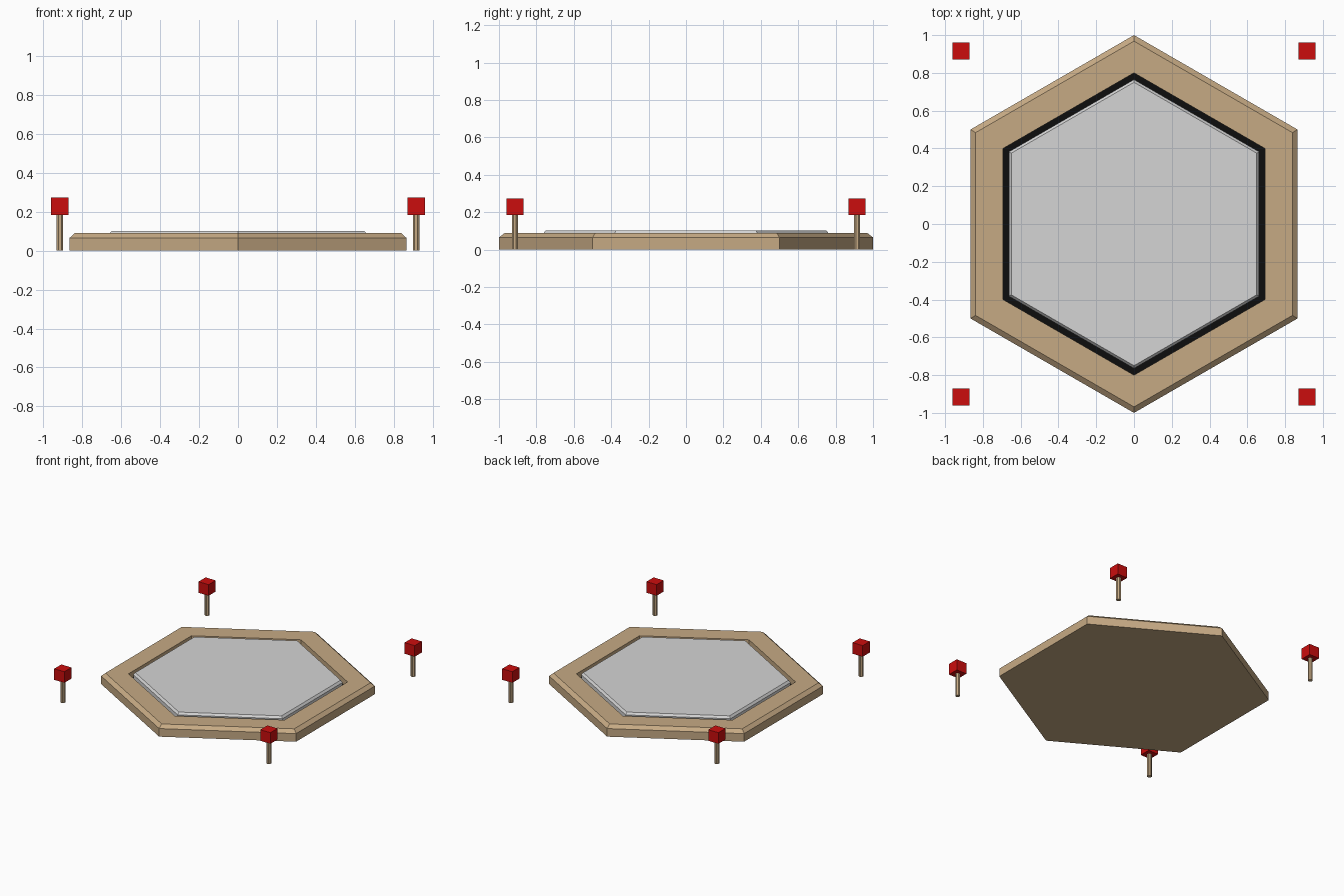
import bpy, bmesh, math

if "Cube" in bpy.data.objects:
    bpy.data.objects.remove(bpy.data.objects["Cube"])


def material(name, rgb):
    m = bpy.data.materials.new(name)
    m.diffuse_color = (*rgb, 1)
    m.use_nodes = True
    m.node_tree.nodes["Principled BSDF"].inputs["Base Color"].default_value = m.diffuse_color
    return m


TAN = material("tan stone", (0.565, 0.402, 0.231))
GREY = material("light grey panel", (0.665, 0.665, 0.665))
BLACK = material("black groove", (0.004, 0.004, 0.004))
RED = material("red lamp", (0.6, 0.004, 0.004))


def lathe(name, profile, sides, mats, centre=(0, 0), turn=math.pi / 2):
    """Solid made of stacked polygon rings (radius, z), closed at both ends.
    The last cap takes the last material."""
    bm = bmesh.new()
    rings = []
    for r, z in profile:
        rings.append([bm.verts.new((centre[0] + r * math.cos(turn + math.tau * i / sides),
                                    centre[1] + r * math.sin(turn + math.tau * i / sides), z))
                      for i in range(sides)])
    bm.faces.new(rings[0][::-1])
    for a, b in zip(rings, rings[1:]):
        for i in range(sides):
            j = (i + 1) % sides
            bm.faces.new((a[i], a[j], b[j], b[i]))
    bm.faces.new(rings[-1]).material_index = len(mats) - 1
    me = bpy.data.meshes.new(name)
    bm.to_mesh(me)
    bm.free()
    for m in mats:
        me.materials.append(m)
    ob = bpy.data.objects.new(name, me)
    bpy.context.collection.objects.link(ob)
    return ob


# Hexagonal base: bevelled rim with a sunken pocket whose floor is black
lathe("base_frame", [(1, 0), (1, 0.065), (0.968, 0.09), (0.8, 0.09), (0.8, 0.04)],
      6, [TAN, BLACK])

# Raised bevelled panel standing in the pocket
lathe("centre_panel", [(0.765, 0.04), (0.765, 0.085), (0.75, 0.102)], 6, [GREY])

# Four corner lamps: thin post with a cube on top
for side_x, x in (("left", -0.915), ("right", 0.915)):
    for side_y, y in (("front", -0.915), ("back", 0.915)):
        tag = f"{side_y}_{side_x}"
        lathe("post_" + tag, [(0.018, 0), (0.018, 0.19)], 8, [TAN], (x, y), math.pi / 8)
        lathe("lamp_" + tag, [(0.0636, 0.184), (0.0636, 0.273)], 4, [RED], (x, y), math.pi / 4)
